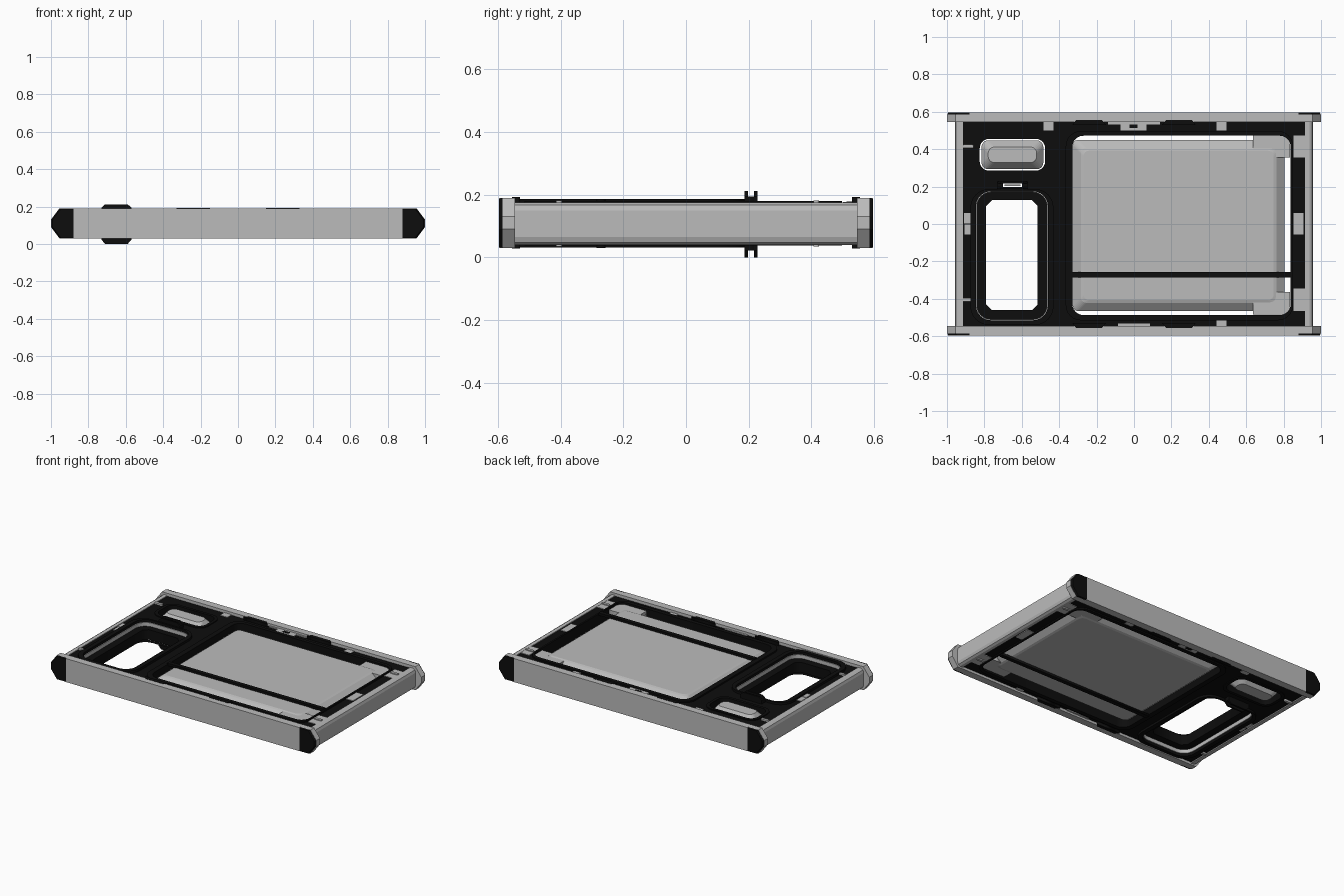
import bpy, bmesh, math

if "Cube" in bpy.data.objects:
    bpy.data.objects.remove(bpy.data.objects["Cube"])


def material(name, v):
    m = bpy.data.materials.new(name)
    m.diffuse_color = (v, v, v, 1)
    m.use_nodes = True
    m.node_tree.nodes["Principled BSDF"].inputs["Base Color"].default_value = m.diffuse_color
    return m


GRAY = material("light gray", 0.5)
BLACK = material("black", 0.004)


def link(name, mesh, mat):
    ob = bpy.data.objects.new(name, mesh)
    mesh.materials.clear()
    mesh.materials.append(mat)
    bpy.context.collection.objects.link(ob)
    return ob


def loft(name, rings, mat):
    """Skin a stack of equal-length rings and cap both ends."""
    bm = bmesh.new()
    rows = [[bm.verts.new(p) for p in r] for r in rings]
    n = len(rows[0])
    for a, b in zip(rows, rows[1:]):
        for i in range(n):
            bm.faces.new((a[i], a[(i + 1) % n], b[(i + 1) % n], b[i]))
    bm.faces.new(rows[0])
    bm.faces.new(rows[-1])
    bmesh.ops.recalc_face_normals(bm, faces=bm.faces)
    me = bpy.data.meshes.new(name)
    bm.to_mesh(me)
    bm.free()
    return link(name, me, mat)


def bar(name, pts, y0, y1, mat):
    """Extrude an x-z profile along y."""
    return loft(name, [[(x, y, z) for x, z in pts] for y in (y0, y1)], mat)


def rect(x0, x1, y0, y1, r=0.0, n=6):
    """Rectangle outline with rounded (n>1) or chamfered (n=1) corners."""
    if r == 0:
        return [(x0, y0), (x1, y0), (x1, y1), (x0, y1)]
    out = []
    for k, (cx, cy) in enumerate([(x1 - r, y1 - r), (x0 + r, y1 - r),
                                  (x0 + r, y0 + r), (x1 - r, y0 + r)]):
        for i in range(n + 1):
            a = math.pi / 2 * (k + i / n)
            out.append((cx + r * math.cos(a), cy + r * math.sin(a)))
    return out


def plate(name, loops, z0, z1, mat):
    """Flat plate with holes: first loop is the outline, the others are holes."""
    cu = bpy.data.curves.new(name, 'CURVE')
    cu.dimensions = '2D'
    cu.fill_mode = 'BOTH'
    cu.extrude = (z1 - z0) / 2
    for pts in loops:
        s = cu.splines.new('POLY')
        s.points.add(len(pts) - 1)
        for p, (x, y) in zip(s.points, pts):
            p.co = (x, y, 0, 1)
        s.use_cyclic_u = True
    tmp = bpy.data.objects.new(name + "_curve", cu)
    bpy.context.collection.objects.link(tmp)
    dg = bpy.context.evaluated_depsgraph_get()
    me = bpy.data.meshes.new_from_object(tmp.evaluated_get(dg))
    bpy.data.objects.remove(tmp)
    ob = link(name, me, mat)
    for v in me.vertices:
        v.co.z += (z0 + z1) / 2
    return ob


def pillow(name, box, inset, r, levels, mat):
    """Rounded block whose rim slopes inwards at the top and bottom."""
    x0, x1, y0, y1 = box
    rings = []
    for z, t in levels:
        d = inset * t
        rings.append([(x, y, z) for x, y in rect(x0 + d, x1 - d, y0 + d, y1 - d, r)])
    return loft(name, rings, mat)


# Black body with openings for the screen, handle, button and slot
screen_hole = rect(-0.33, 0.838, -0.487, 0.472, 0.06)
handle_well = rect(-0.845, -0.46, -0.515, 0.175, 0.08)
button_hole = rect(-0.825, -0.475, 0.285, 0.455, 0.05)
slot = rect(-0.70, -0.60, 0.197, 0.217)
plate("body", [rect(-0.918, 0.918, -0.548, 0.548), screen_hole, handle_well,
               button_hole, slot], 0.047, 0.17, BLACK)

# Raised rims around the openings
plate("screen_rim", [rect(-0.365, 0.85, -0.515, 0.497, 0.08), screen_hole],
      0.038, 0.18, BLACK)
plate("handle_rim", [rect(-0.875, -0.43, -0.54, 0.187, 0.1), handle_well],
      0.032, 0.186, BLACK)
plate("button_rim", [rect(-0.845, -0.455, 0.265, 0.475, 0.065), button_hole],
      0.042, 0.176, BLACK)

# Handle opening: gray wall liner and a sunken black floor with a chamfered hole
plate("handle_liner", [handle_well, rect(-0.84, -0.465, -0.51, 0.17, 0.075)],
      0.05, 0.168, GRAY)
plate("handle_floor", [rect(-0.842, -0.463, -0.512, 0.172, 0.077),
                       rect(-0.79, -0.515, -0.46, 0.127, 0.03, 1)],
      0.075, 0.143, BLACK)

# Screen and button blocks
pillow("screen", (-0.328, 0.805, -0.465, 0.45), 0.058, 0.03,
       [(0.045, 1), (0.05, 0.75), (0.085, 0), (0.132, 0), (0.167, 0.75), (0.172, 1)], GRAY)
pillow("button", (-0.815, -0.485, 0.293, 0.447), 0.035, 0.035,
       [(0.04, 1), (0.085, 0), (0.132, 0), (0.177, 1)], GRAY)

# Strap over the screen, on both faces
for z0, z1 in ((0.03, 0.047), (0.17, 0.187)):
    plate("screen_strap", [rect(-0.335, 0.84, -0.285, -0.257)], z0, z1, BLACK)

# L-shaped brackets in the right corners of the screen opening
for s, y_off in ((1, 0.0), (-1, -0.008)):
    pts = [(0.635, 0.475), (0.835, 0.475), (0.835, 0.355), (0.755, 0.355),
           (0.755, 0.4), (0.635, 0.4)]
    plate("corner_bracket", [[(x, s * y + y_off) for x, y in pts]], 0.049, 0.168, GRAY)

# Long rails with pointed ends, and black outer end caps
hexagon = [(-0.955, 0.03), (0.955, 0.03), (1, 0.09), (1, 0.13),
           (0.955, 0.19), (-0.955, 0.19), (-1, 0.13), (-1, 0.09)]
face = [(-0.88, 0.03), (0.88, 0.03), (0.88, 0.19), (-0.88, 0.19)]
for s in (-1, 1):
    bar("long_rail", hexagon, s * 0.545, s * 0.585, GRAY)
    bar("rail_face", face, s * 0.585, s * 0.595, GRAY)
    for e in (-1, 1):
        tip = [(0.88, 0.03), (0.955, 0.03), (1, 0.09), (1, 0.13), (0.955, 0.19), (0.88, 0.19)]
        inner = [(e * x, s * 0.582, z) for x, z in tip]
        outer = [(e * (x if x < 0.9 else x - 0.008), s * 0.597, 0.11 + (z - 0.11) * 0.97)
                 for x, z in tip]
        loft("rail_cap", [inner, outer], BLACK)

# Short side rails with softened outer edges
for s in (-1, 1):
    prof = [(0.915, 0.04), (0.938, 0.04), (0.952, 0.048), (0.958, 0.065),
            (0.958, 0.15), (0.952, 0.167), (0.938, 0.175), (0.915, 0.175)]
    bar("side_rail", [(s * x, z) for x, z in prof], -0.547, 0.547, GRAY)

# Small gray clips set around the body edge
clips = [(-0.485, -0.43, 0.5, 0.546), (0.44, 0.495, 0.5, 0.546),
         (0.44, 0.495, -0.546, -0.505), (-0.085, 0.085, -0.56, -0.532),
         (0.852, 0.916, 0.355, 0.472), (0.852, 0.916, -0.465, -0.345),
         (0.852, 0.905, -0.055, 0.06), (-0.91, -0.868, 0.003, 0.06),
         (-0.905, -0.865, -0.055, -0.003)]
for c in clips:
    plate("edge_clip", [rect(*c)], 0.043, 0.174, GRAY)
for x in (-0.888, 0.888):
    for y in (-0.405, 0.415):
        plate("edge_pin", [rect(x - 0.03, x + 0.03, y - 0.009, y + 0.009, 0.006, 2)],
              0.035, 0.181, GRAY)

# Latch at the middle of the back rail
plate("latch_plate", [rect(-0.14, 0.14, 0.533, 0.56)], 0.043, 0.176, GRAY)
plate("latch_tongue", [rect(-0.072, 0.068, 0.5, 0.545)], 0.042, 0.177, GRAY)
plate("latch_hole", [rect(-0.025, 0.02, 0.512, 0.532)], 0.04, 0.179, BLACK)

# Black pads along the long rails
for s in (-1, 1):
    for x in (-0.24, 0.24):
        plate("rail_pad", [[(x - 0.09, s * 0.53), (x + 0.09, s * 0.53),
                            (x + 0.07, s * 0.555), (x - 0.07, s * 0.555)]],
              0.028, 0.192, BLACK)

# Cord loop that stands proud of both faces
octagon = [(-0.71, 0.004), (-0.59, 0.004), (-0.57, 0.022), (-0.57, 0.194),
           (-0.59, 0.212), (-0.71, 0.212), (-0.73, 0.194), (-0.73, 0.022)]
octagon = [(x, 0 if z < 0.01 else z) for x, z in octagon]
bar("loop_front", octagon, 0.186, 0.197, BLACK)
bar("loop_back", octagon, 0.217, 0.228, BLACK)
for x0, x1 in ((-0.73, -0.70), (-0.60, -0.57)):
    plate("loop_end", [rect(x0, x1, 0.19, 0.225)], 0.022, 0.194, BLACK)
plate("loop_core", [rect(-0.692, -0.608, 0.202, 0.212)], 0.09, 0.125, GRAY)
